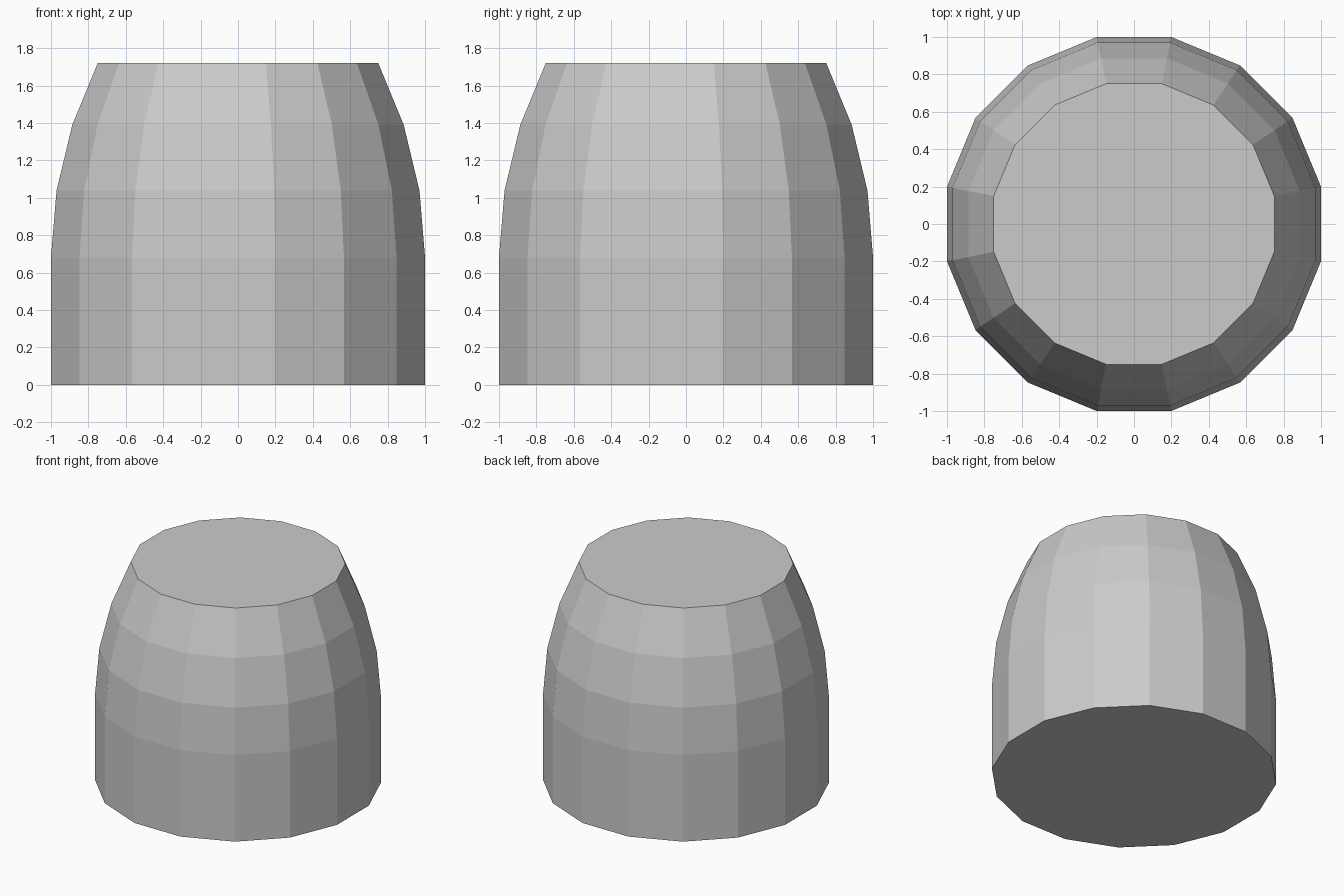
import bpy, bmesh
from math import cos, sin, pi

if "Cube" in bpy.data.objects:
    bpy.data.objects.remove(bpy.data.objects["Cube"])

SIDES = 16
# Profile: (distance from axis to flat side, height)
PROFILE = [(1.0, 0.0), (1.0, 0.68), (0.97, 1.04), (0.886, 1.39), (0.75, 1.72)]

bm = bmesh.new()

# Rings, turned half a step so flat sides face the axes
rings = []
for apothem, z in PROFILE:
    r = apothem / cos(pi / SIDES)
    angles = [(i + 0.5) * 2 * pi / SIDES for i in range(SIDES)]
    rings.append([bm.verts.new((r * cos(a), r * sin(a), z)) for a in angles])

# Side walls
for low, high in zip(rings, rings[1:]):
    for i in range(SIDES):
        j = (i + 1) % SIDES
        bm.faces.new((low[i], low[j], high[j], high[i]))

# Bottom and top caps
bm.faces.new(rings[0][::-1])
bm.faces.new(rings[-1])

mesh = bpy.data.meshes.new("tapered_barrel_body")
bm.to_mesh(mesh)
bm.free()
body = bpy.data.objects.new("tapered_barrel_body", mesh)
bpy.context.collection.objects.link(body)
